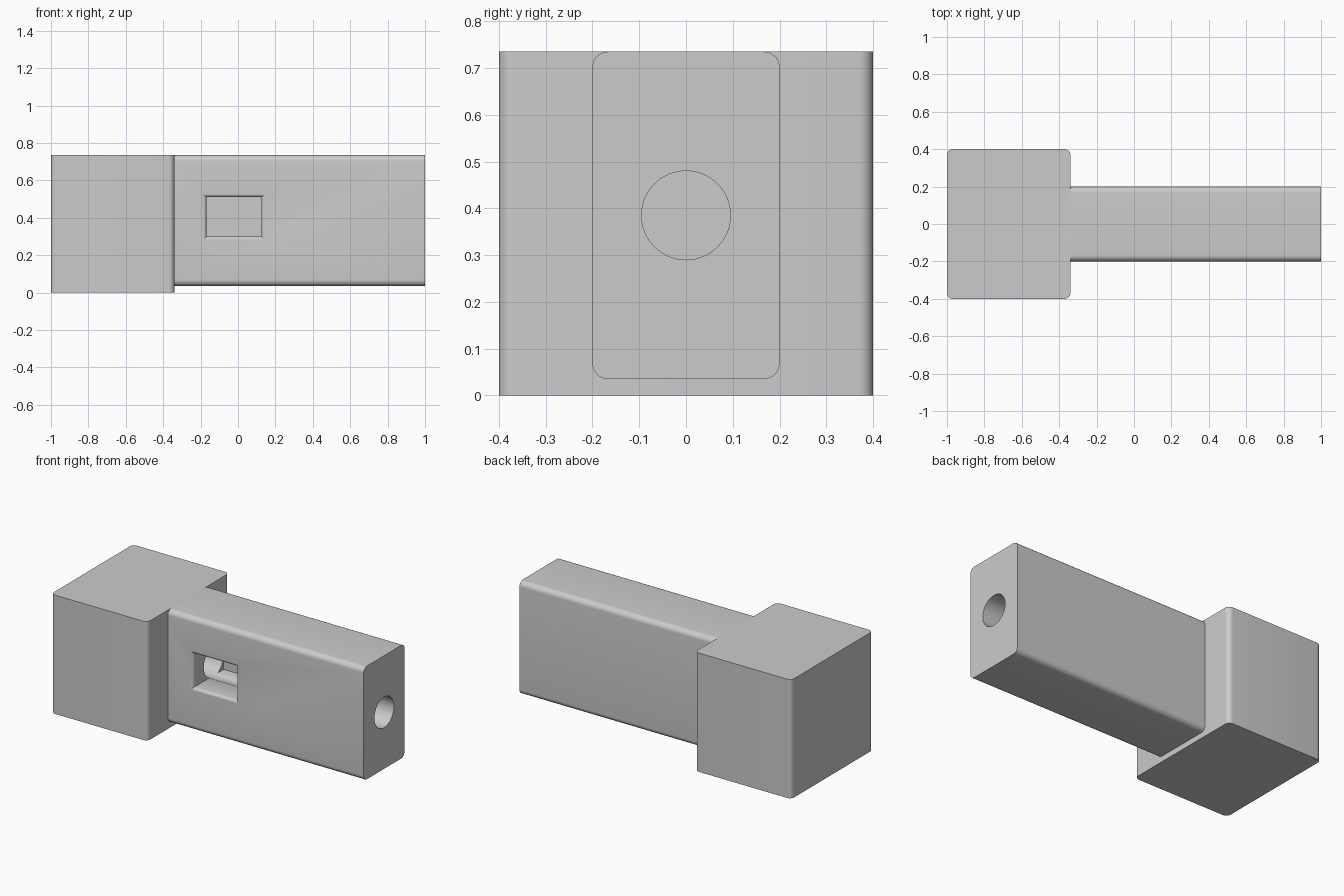
import bpy, bmesh, math

if "Cube" in bpy.data.objects:
    bpy.data.objects.remove(bpy.data.objects["Cube"])

grey = bpy.data.materials.new("plain_grey")
grey.diffuse_color = (0.6, 0.6, 0.6, 1)
grey.use_nodes = True
grey.node_tree.nodes["Principled BSDF"].inputs["Base Color"].default_value = grey.diffuse_color


def make_object(name, bm):
    bmesh.ops.recalc_face_normals(bm, faces=bm.faces)
    mesh = bpy.data.meshes.new(name)
    bm.to_mesh(mesh)
    bm.free()
    mesh.materials.append(grey)
    obj = bpy.data.objects.new(name, mesh)
    bpy.context.collection.objects.link(obj)
    return obj


def rounded_bar(name, low, high, axis, radius):
    """Box whose edges parallel to the given axis are rounded."""
    bm = bmesh.new()
    bmesh.ops.create_cube(bm, size=1)
    for v in bm.verts:
        for i in range(3):
            v.co[i] = low[i] if v.co[i] < 0 else high[i]
    edges = [e for e in bm.edges
             if abs(e.verts[0].co[axis] - e.verts[1].co[axis]) > 1e-4]
    bmesh.ops.bevel(bm, geom=edges, offset=radius, segments=8,
                    profile=0.5, affect='EDGES')
    return make_object(name, bm)


def loft(name, rings):
    """Closed solid through rings of equal point count."""
    bm = bmesh.new()
    loops = [[bm.verts.new(p) for p in ring] for ring in rings]
    n = len(loops[0])
    for a, b in zip(loops, loops[1:]):
        for i in range(n):
            j = (i + 1) % n
            bm.faces.new((a[i], a[j], b[j], b[i]))
    bm.faces.new(loops[0])
    bm.faces.new(loops[-1][::-1])
    return make_object(name, bm)


def cut(target, cutter):
    mod = target.modifiers.new(cutter.name, 'BOOLEAN')
    mod.operation = 'DIFFERENCE'
    mod.solver = 'EXACT'
    mod.object = cutter
    bpy.context.view_layer.objects.active = target
    bpy.ops.object.modifier_apply(modifier=mod.name)
    cutter.hide_render = True
    bpy.data.objects.remove(cutter)


# Head block and handle bar
head = rounded_bar("head_block", (-1, -0.4, 0), (-0.34, 0.4, 0.735), 2, 0.03)
handle = rounded_bar("handle", (-0.34, -0.2, 0.035), (1, 0.2, 0.735), 0, 0.033)

# Side window with a rounded lip around its opening
lip = 0.02
steps = [(-0.25, lip)]
for k in range(7):
    t = math.pi / 2 * (1 - k / 6)
    steps.append((-0.2 + lip * (1 - math.sin(t)), lip * (1 - math.cos(t))))
steps.append((0.1, 0))
window = loft("window_cutter", [
    [(-0.168 - o, y, 0.3 - o), (0.126 + o, y, 0.3 - o),
     (0.126 + o, y, 0.51 + o), (-0.168 - o, y, 0.51 + o)] for y, o in steps])
cut(handle, window)

# Round bore running in from the handle end, past the window
bore = loft("bore_cutter", [
    [(x, 0.095 * math.cos(a), 0.385 + 0.095 * math.sin(a))
     for a in (2 * math.pi * i / 64 for i in range(64))] for x in (-0.3, 1.1)])
cut(handle, bore)

# Smooth the rounded edges, keep corners crisp
for obj in (head, handle):
    bpy.ops.object.select_all(action='DESELECT')
    obj.select_set(True)
    bpy.context.view_layer.objects.active = obj
    bpy.ops.object.shade_smooth_by_angle(angle=math.radians(30))
